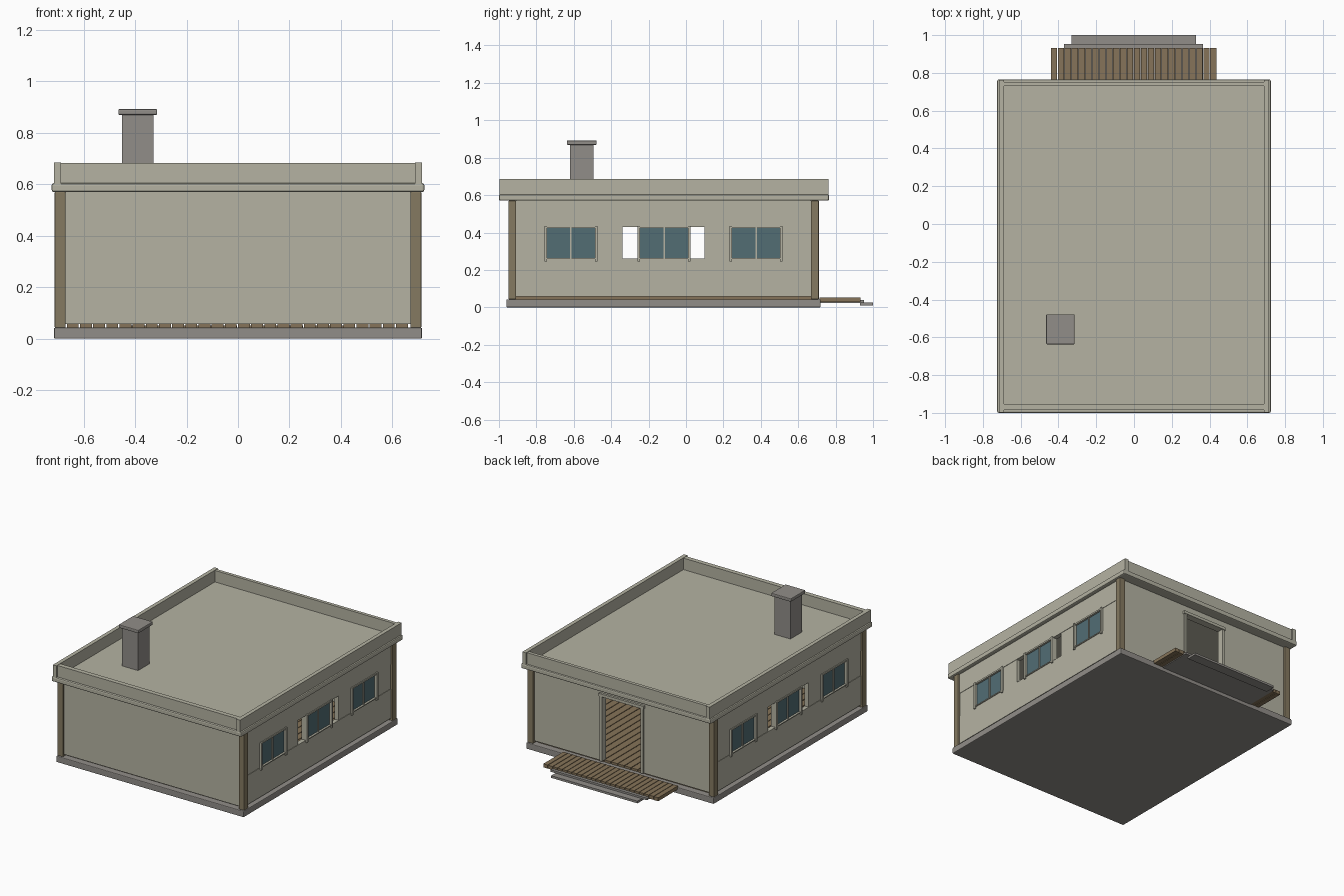
import bpy, bmesh

if "Cube" in bpy.data.objects:
    bpy.data.objects.remove(bpy.data.objects["Cube"])


def material(name, rgb):
    m = bpy.data.materials.new(name)
    m.diffuse_color = (*rgb, 1)
    m.use_nodes = True
    m.node_tree.nodes["Principled BSDF"].inputs["Base Color"].default_value = m.diffuse_color
    return m


PLASTER = material("pale plaster", (0.46, 0.45, 0.365))
STONE = material("grey stone", (0.285, 0.27, 0.25))
TIMBER = material("brown timber", (0.235, 0.195, 0.12))
DECKING = material("deck timber", (0.24, 0.175, 0.10))
GLASS = material("teal glass", (0.085, 0.155, 0.175))


def boxes(name, mat, blocks, bevel=0):
    """One object from blocks given as (x0, x1, y0, y1, z0, z1)."""
    bm = bmesh.new()
    for x0, x1, y0, y1, z0, z1 in blocks:
        for v in bmesh.ops.create_cube(bm, size=1)["verts"]:
            v.co.x = x1 if v.co.x > 0 else x0
            v.co.y = y1 if v.co.y > 0 else y0
            v.co.z = z1 if v.co.z > 0 else z0
    me = bpy.data.meshes.new(name)
    bm.to_mesh(me)
    bm.free()
    me.materials.append(mat)
    ob = bpy.data.objects.new(name, me)
    bpy.context.collection.objects.link(ob)
    if bevel:
        mod = ob.modifiers.new("bevel", "BEVEL")
        mod.width, mod.segments = bevel, 2
    return ob


def both_sides(blocks):
    """Repeat blocks mirrored across x = 0."""
    return blocks + [(-b[1], -b[0], *b[2:]) for b in blocks]


# Foundation and plank floor
boxes("foundation", STONE, [(-0.715, 0.715, -0.96, 0.72, 0.0, 0.043)], 0.005)
n = 26
step = 1.33 / n
boxes("floor_planks", DECKING,
      [(-0.665 + i * step, -0.665 + (i + 1) * step - 0.005, -0.915, 0.675, 0.043, 0.058)
       for i in range(n)])

# Corner posts
boxes("corner_posts", TIMBER, both_sides(
    [(0.67, 0.712, -0.95, -0.908, 0.043, 0.57), (0.67, 0.712, 0.668, 0.71, 0.043, 0.57)]), 0.003)

# Front wall, and back wall with an open doorway
boxes("front_wall", PLASTER, [(-0.672, 0.672, -0.94, -0.905, 0.058, 0.57)])
boxes("back_wall", PLASTER, both_sides([(0.15, 0.672, 0.665, 0.695, 0.058, 0.57)])
      + [(-0.15, 0.15, 0.665, 0.695, 0.51, 0.57)])
boxes("door_frame", PLASTER, both_sides([(0.148, 0.166, 0.66, 0.706, 0.058, 0.51)])
      + [(-0.172, 0.172, 0.66, 0.71, 0.505, 0.525)])

# Side walls: lower and upper bands with piers between the openings
X0, X1 = 0.667, 0.698
SILL, HEAD = 0.26, 0.43
boxes("side_wall_bands", PLASTER, both_sides(
    [(X0, X1, -0.908, 0.668, 0.058, SILL), (X0, X1, -0.908, 0.668, HEAD, 0.57)]))
piers = [(-0.908, -0.75), (-0.48, -0.34), (0.10, 0.24), (0.51, 0.668)]
boxes("side_wall_piers", PLASTER, both_sides(
    [(X0, X1 - 0.003, a, b, SILL, HEAD) for a, b in piers]))

# Paired windows
frames, panes = [], []
for c in (-0.615, -0.117, 0.375):
    for s in (-1, 1):
        e = c + s * 0.135
        frames.append((X0, X1 + 0.010, e - 0.007, e + 0.007, SILL - 0.015, HEAD + 0.006))
        panes.append((X0 + 0.012, X1 - 0.008, *sorted((c + s * 0.004, c + s * 0.128)),
                      SILL + 0.004, HEAD - 0.006))
    frames.append((X0, X1, c - 0.004, c + 0.004, SILL, HEAD))
    for z0, z1 in ((SILL - 0.002, SILL + 0.005), (HEAD - 0.007, HEAD + 0.004)):
        frames.append((X0, X1 + 0.006, c - 0.135, c + 0.135, z0, z1))
boxes("window_frames", PLASTER, both_sides(frames))
boxes("window_panes", GLASS, both_sides(panes))

# Roof slab with rounded cornice, and parapet
boxes("cornice_slab", PLASTER, [(-0.724, 0.724, -1.0, 0.765, 0.57, 0.604)], 0.008)
boxes("parapet", PLASTER, both_sides([(0.687, 0.714, -0.998, 0.763, 0.60, 0.685)])
      + [(-0.687, 0.687, -0.985, -0.953, 0.60, 0.683), (-0.687, 0.687, 0.73, 0.753, 0.60, 0.683)])

# Chimney
boxes("chimney_shaft", STONE, [(-0.45, -0.328, -0.62, -0.495, 0.60, 0.872)])
boxes("chimney_cap", STONE, [(-0.465, -0.314, -0.637, -0.478, 0.869, 0.892)], 0.005)

# Back deck and steps
n = 24
step = 0.88 / n
boxes("deck_boards", DECKING,
      [(-0.44 + i * step, -0.44 + (i + 1) * step - 0.004, 0.715, 0.932, 0.028, 0.052)
       for i in range(n)])
boxes("upper_step", STONE, [(-0.37, 0.365, 0.72, 0.953, 0.024, 0.038)])
boxes("lower_step", STONE, [(-0.33, 0.328, 0.93, 1.0, 0.01, 0.025)])
